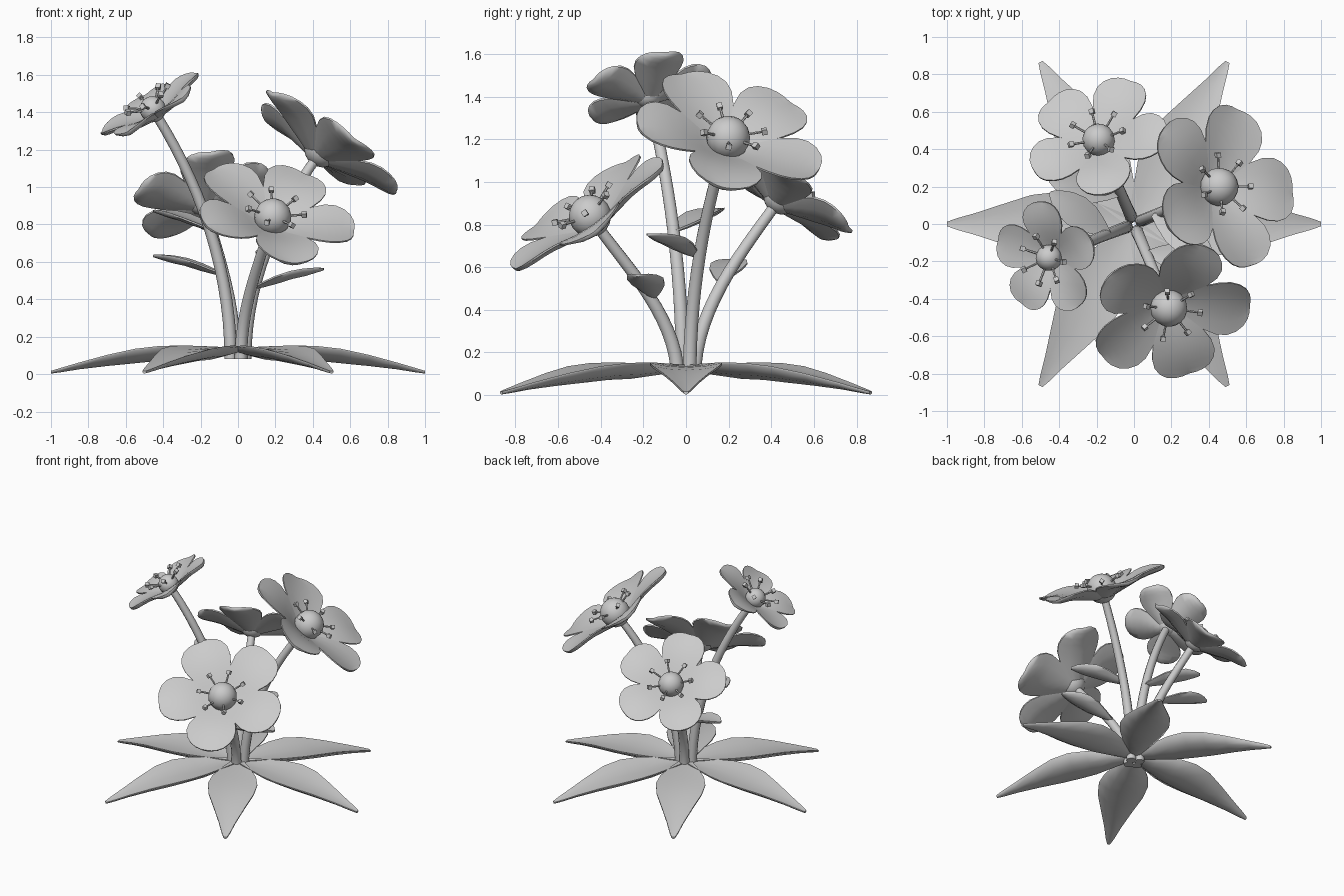
import bpy, bmesh, math
from mathutils import Vector, Matrix

if "Cube" in bpy.data.objects:
    bpy.data.objects.remove(bpy.data.objects["Cube"])

# profiles: (distance along, half width, midrib height)
BASE_LEAF = [(0.02, .04, .132), (.15, .095, .132), (.3, .15, .13), (.42, .17, .125), (.55, .155, .112),
             (.7, .107, .085), (.85, .058, .05), (.95, .03, .024), (1.0, .012, .011)]
STEM_LEAF = [(0, .012, 0), (.06, .045, .022), (.14, .078, .052), (.22, .087, .077), (.29, .072, .092),
             (.35, .042, .10), (.39, .01, .102)]
PETAL = [(.03, .06, .0), (.15, .13, .04), (.3, .23, .10), (.45, .325, .155), (.6, .38, .195), (.73, .385, .215),
         (.84, .345, .222), (.93, .27, .222), (.98, .18, .22), (1.0, .09, .218)]


def finish(name, bm, mat=None, angle=50):
    if mat:
        bm.transform(mat)
    bmesh.ops.recalc_face_normals(bm, faces=bm.faces)
    me = bpy.data.meshes.new(name)
    bm.to_mesh(me)
    bm.free()
    ob = bpy.data.objects.new(name, me)
    bpy.context.collection.objects.link(ob)
    bpy.context.view_layer.objects.active = ob
    for o in bpy.context.selected_objects:
        o.select_set(False)
    ob.select_set(True)
    bpy.ops.object.shade_smooth_by_angle(angle=math.radians(angle))
    return ob


# cupped blade along +x, full in the middle and thin at the rim
def blade(name, profile, mat, scale=1.0, cup=.25, thick=.02):
    bm = bmesh.new()
    cols = [-1, -.55, 0, .55, 1]
    wide = max(w for s, w, h in profile)
    rings = []
    for s, w, h in profile:
        top, bot = [], []
        for c in cols:
            p = Vector((s, w * c, h + cup * w * c * c)) * scale
            t = .004 + thick * (1 - c * c) * min(1, w / wide * 1.2)
            top.append(bm.verts.new(p + Vector((0, 0, .005))))
            bot.append(bm.verts.new(p - Vector((0, 0, t))))
        rings.append(top + bot[::-1])
    n = len(rings[0])
    for a, b in zip(rings, rings[1:]):
        for i in range(n):
            j = (i + 1) % n
            bm.faces.new((a[i], a[j], b[j], b[i]))
    bm.faces.new(rings[0])
    bm.faces.new(rings[-1][::-1])
    return finish(name, bm, mat, 60)


# tapered tube along a cubic curve
def stem(name, p, r0, r1, steps=14, sides=10):
    bm = bmesh.new()
    rings = []
    for k in range(steps + 1):
        t = k / steps
        u = 1 - t
        c = p[0]*u**3 + p[1]*3*u*u*t + p[2]*3*u*t*t + p[3]*t**3
        d = (p[1]-p[0])*u*u + (p[2]-p[1])*2*u*t + (p[3]-p[2])*t*t
        q = Vector((0, 0, 1)).rotation_difference(d)
        r = r0 + (r1 - r0) * t
        rings.append([bm.verts.new(c + q @ Vector((r*math.cos(a), r*math.sin(a), 0)))
                      for a in (math.tau*i/sides for i in range(sides))])
    for a, b in zip(rings, rings[1:]):
        for i in range(sides):
            j = (i + 1) % sides
            bm.faces.new((a[i], a[j], b[j], b[i]))
    bm.faces.new(rings[0])
    bm.faces.new(rings[-1])
    finish(name, bm)


def flower(tag, base, az, tilt, R, spin):
    az, tilt = math.radians(az), math.radians(tilt)
    n = Vector((math.sin(tilt)*math.cos(az), math.sin(tilt)*math.sin(az), math.cos(tilt)))
    frame = Matrix.Translation(base) @ Vector((0, 0, 1)).rotation_difference(n).to_matrix().to_4x4()
    # petals
    for k in range(5):
        turn = Matrix.Rotation(math.radians(spin + 72*k), 4, 'Z')
        blade(f"petal_{tag}_{k+1}", PETAL, frame @ turn, R, .12, .025)
    # centre ball
    bm = bmesh.new()
    bmesh.ops.create_uvsphere(bm, u_segments=16, v_segments=10, radius=.226*R)
    finish(f"flower_centre_{tag}", bm, frame @ Matrix.Translation((0, 0, .16*R)))
    # stamens with small cube tips
    bm = bmesh.new()
    for k in range(7):
        a = math.tau*k/7
        r, h = .07 + .2*R, .08 + .12*R
        p0 = Vector((.1*R*math.cos(a), .1*R*math.sin(a), .2*R))
        p1 = Vector((r*math.cos(a), r*math.sin(a), h))
        d = p1 - p0
        rot = Vector((0, 0, 1)).rotation_difference(d).to_matrix().to_4x4()
        bmesh.ops.create_cone(bm, cap_ends=True, segments=6, radius1=.007, radius2=.006, depth=d.length,
                              matrix=Matrix.Translation((p0+p1)/2) @ rot)
        bmesh.ops.create_cube(bm, size=.026, matrix=Matrix.Translation(p1) @ rot)
    finish(f"stamens_{tag}", bm, frame, 40)
    # stem
    out = Vector((math.cos(az), math.sin(az), 0)) * .042
    h = base.z
    p0 = out + Vector((0, 0, .08))
    L = .3 * h + .02
    stem(f"stem_{tag}", [p0, p0 + Vector((0, 0, .35*h)), base - n*L, base + n*.01], .034, .026)


flower("back", Vector((-.175, .415, .885)), 112, 38, .385, -6)
flower("right", Vector((.415, .18, 1.15)), 24, 38, .455, 0)
flower("front", Vector((.17, -.41, .785)), -68, 38, .44, 0)
flower("left", Vector((-.43, -.17, 1.375)), 202, 34, .31, 20)

# leaves on the stems
for tag, loc, az in (("front", (.075, -.15, .46), -11), ("back", (-.07, .16, .53), 169),
                     ("left", (-.13, -.055, .77), 145), ("right", (.10, .05, .65), -35)):
    blade(f"stem_leaf_{tag}", STEM_LEAF,
          Matrix.Translation(loc) @ Matrix.Rotation(math.radians(az), 4, 'Z'), 1, .1, .024)

# ground rosette
for k in range(6):
    blade(f"base_leaf_{k+1}", BASE_LEAF, Matrix.Rotation(math.radians(60*k), 4, 'Z'), 1, .12, .05)
